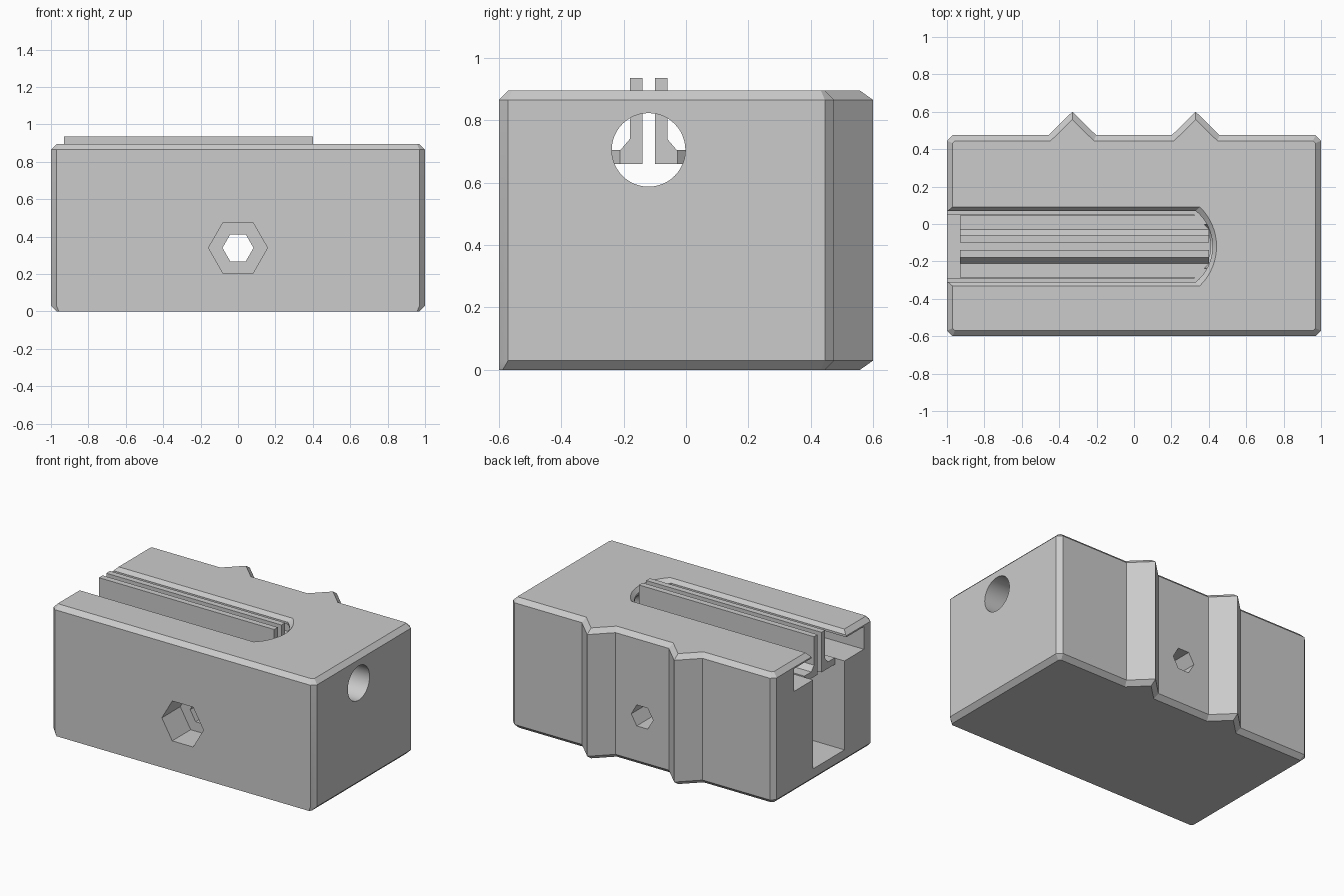
import bpy, bmesh, math

if "Cube" in bpy.data.objects:
    bpy.data.objects.remove(bpy.data.objects["Cube"], do_unlink=True)

grey = bpy.data.materials.new("plain_grey")
grey.use_nodes = True
GREY = (0.6, 0.6, 0.6, 1)
grey.diffuse_color = GREY
grey.node_tree.nodes["Principled BSDF"].inputs["Base Color"].default_value = GREY

MID = -0.12      # centre line of the channel
TOP = 0.895


def loft(name, layers):
    """Closed solid through rings of 3D points."""
    bm = bmesh.new()
    rings = [[bm.verts.new(p) for p in ring] for ring in layers]
    n = len(rings[0])
    for a, b in zip(rings, rings[1:]):
        for i in range(n):
            j = (i + 1) % n
            bm.faces.new((a[i], a[j], b[j], b[i]))
    bm.faces.new(rings[0][::-1])
    bm.faces.new(rings[-1])
    bmesh.ops.recalc_face_normals(bm, faces=bm.faces)
    mesh = bpy.data.meshes.new(name)
    bm.to_mesh(mesh)
    bm.free()
    mesh.materials.append(grey)
    obj = bpy.data.objects.new(name, mesh)
    bpy.context.collection.objects.link(obj)
    return obj


def footprint(z, inset=0.0, front=-0.6):
    """Block outline with cut corners and two ridges along the back."""
    c = 0.03 - 0.586 * inset
    x, back = 1 - inset, 0.475 - inset
    tip, half = 0.6 - 1.414 * inset, 0.128 - 0.414 * inset
    right = [(x - c, front), (x, front + c), (x, back - c), (x - c, back),
             (0.33 + half, back), (0.33, tip), (0.33 - half, back)]
    outline = right + [(-px, py) for px, py in reversed(right)]
    return [(px, py, z) for px, py in outline]


def slot_ring(z, half, end, sag=0.09, start=-1.1):
    """Long channel outline, open at one end and bowed at the other."""
    pts = [(start, MID - half, z)]
    radius = (half * half + sag * sag) / (2 * sag)
    sweep = math.asin(half / radius)
    for i in range(17):
        a = -sweep + 2 * sweep * i / 16
        pts.append((end - radius + radius * math.cos(a), MID + radius * math.sin(a), z))
    return pts + [(start, MID + half, z)]


def prism(axis, sides, radius, centre, a, b):
    """Bore along x or y."""
    layers = []
    for d in (a, b):
        ring = []
        for i in range(sides):
            t = 2 * math.pi * i / sides
            u, z = centre[0] + radius * math.cos(t), centre[1] + radius * math.sin(t)
            ring.append((d, u, z) if axis == "x" else (u, d, z))
        layers.append(ring)
    return loft("bore_cutter", layers)


def cut(target, cutter):
    mod = target.modifiers.new("cut", "BOOLEAN")
    mod.operation, mod.solver, mod.object = "DIFFERENCE", "EXACT", cutter
    bpy.context.view_layer.objects.active = target
    bpy.ops.object.modifier_apply(modifier=mod.name)
    bpy.data.objects.remove(cutter, do_unlink=True)


# Body with bevelled edges, square along the bottom front
body = loft("body", [footprint(0, 0.03, -0.6), footprint(0.03), footprint(TOP - 0.03),
                     footprint(TOP, 0.03, -0.57)])

# Deep cavity, wide undercut and flared top slot
cut(body, loft("cavity_cutter", [slot_ring(z, 0.17, 0.41) for z in (0.09, 0.75)]))
cut(body, loft("undercut_cutter", [slot_ring(z, 0.38, 0.45, 0.15) for z in (0.7, 0.855)]))
cut(body, loft("slot_cutter", [slot_ring(0.8, 0.19, 0.42), slot_ring(0.87, 0.19, 0.42),
                               slot_ring(0.905, 0.22, 0.45)]))

# Round end bore, hexagonal through bore and hexagonal front pocket
cut(body, prism("x", 48, 0.118, (MID, 0.705), 0.25, 1.1))
cut(body, prism("y", 6, 0.083, (0, 0.34), -0.7, 0.7))
cut(body, prism("y", 6, 0.158, (0, 0.34), -0.7, -0.4))

# Sliding insert: two mirrored rails, each with a flared foot
profile = [(0.02, 0.66), (0.165, 0.66), (0.165, 0.705), (0.09, 0.705),
           (0.06, 0.74), (0.06, 0.935), (0.02, 0.935)]
for name, side in (("back_slide_rail", 1), ("front_slide_rail", -1)):
    rail = loft(name, [[(x, MID + side * d, z) for d, z in profile] for x in (-0.93, 0.4)])
    # Foot corner follows the bowed channel end
    nose = loft("nose_cutter", [[(0.32, MID + side * 0.18, z), (0.42, MID + side * 0.18, z),
                                 (0.42, MID + side * 0.07, z)] for z in (0.6, 0.73)])
    cut(rail, nose)

for obj in [o for o in bpy.context.scene.objects if o.type == "MESH"]:
    bpy.ops.object.select_all(action="DESELECT")
    obj.select_set(True)
    bpy.context.view_layer.objects.active = obj
    bpy.ops.object.shade_smooth_by_angle(angle=math.radians(25))
